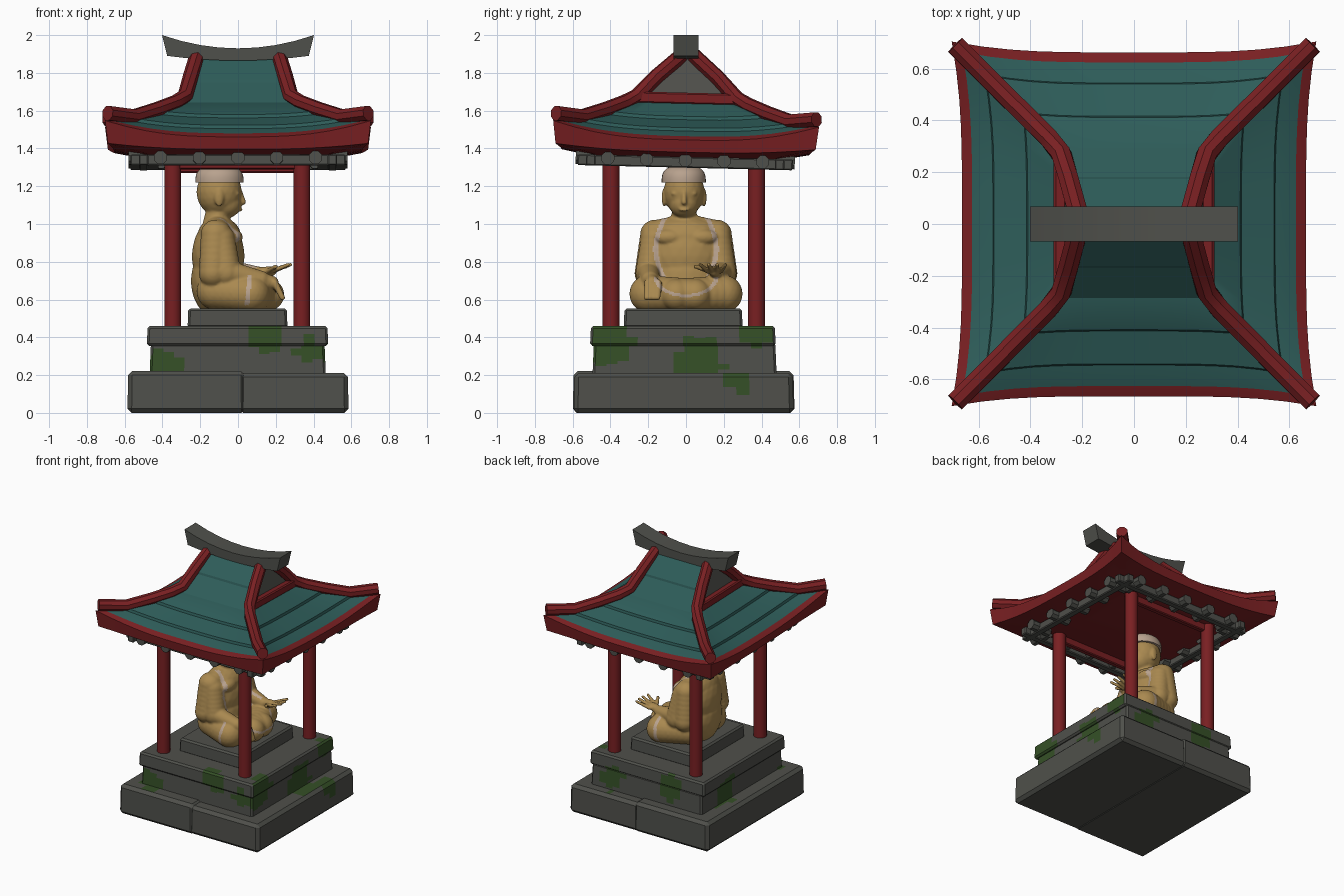
import bpy, bmesh, math
from mathutils import Vector, Matrix, noise

if "Cube" in bpy.data.objects:
    bpy.data.objects.remove(bpy.data.objects["Cube"])


def mat(name, rgb):
    m = bpy.data.materials.new(name)
    m.diffuse_color = (*rgb, 1)
    m.use_nodes = True
    m.node_tree.nodes["Principled BSDF"].inputs["Base Color"].default_value = m.diffuse_color
    return m


STONE = mat("grey stone", (0.078, 0.080, 0.070))
MOSS = mat("green moss", (0.035, 0.08, 0.02))
RED = mat("red lacquer", (0.19, 0.014, 0.016))
TEAL = mat("teal tiles", (0.027, 0.108, 0.10))
GOLD = mat("old gold", (0.40, 0.25, 0.08))
TRIM = mat("pale trim", (0.48, 0.36, 0.27))
TILT = Matrix.Translation((0, 0, 1.5)) @ Matrix.Rotation(math.radians(-1.4), 4, 'X') @ Matrix.Translation((0, 0, -1.5))


def add(name, me, mats, smooth=40, tilt=False):
    if tilt:
        me.transform(TILT)
    for m in mats:
        me.materials.append(m)
    o = bpy.data.objects.new(name, me)
    bpy.context.collection.objects.link(o)
    me.shade_smooth()
    me.set_sharp_from_angle(angle=math.radians(smooth))
    return o


def add_bm(name, bm, mats, smooth=40, tilt=False):
    bmesh.ops.recalc_face_normals(bm, faces=bm.faces)
    me = bpy.data.meshes.new(name)
    bm.to_mesh(me)
    bm.free()
    return add(name, me, mats, smooth, tilt)


# Moss patches: centre and radius
PATCHES = [((.14, -.5, .41), .09), ((.38, -.46, .33), .08), ((-.38, -.48, .25), .09),
           ((.48, -.4, .36), .11), ((.47, .1, .27), .12), ((.57, .26, .19), .08),
           ((.47, .36, .41), .07), ((-.47, .2, .3), .11), ((-.2, .47, .36), .1), ((.3, .48, .3), .09)]


def block(name, lo, hi, taper=1.0, bevel=.02, cuts=15, mats=(STONE, MOSS), tilt=False):
    bm = bmesh.new()
    bmesh.ops.create_cube(bm, size=1)
    for v in bm.verts:
        if v.co.z > 0:
            v.co.x *= taper
            v.co.y *= taper
        v.co = Vector([(lo[i] + hi[i]) / 2 + v.co[i] * (hi[i] - lo[i]) for i in range(3)])
    bmesh.ops.bevel(bm, geom=bm.edges[:], offset=bevel, segments=1, affect='EDGES')
    if cuts:
        big = [e for e in bm.edges if e.calc_length() > bevel * 2]
        bmesh.ops.subdivide_edges(bm, edges=big, cuts=cuts, use_grid_fill=True)
        for f in bm.faces:
            c = f.calc_center_median()
            wobble = 1 + .5 * noise.noise(c * 14)
            if any((c - Vector(p)).length < r * wobble for p, r in PATCHES):
                f.material_index = 1
    return add_bm(name, bm, mats, 25, tilt)


def tube(name, pts, r, m, sides=10, tilt=False):
    # Round bar swept along a path with capped ends
    bm = bmesh.new()
    pts = [Vector(p) for p in pts]
    prev = None
    for i, p in enumerate(pts):
        d = (pts[min(i + 1, len(pts) - 1)] - pts[max(i - 1, 0)]).normalized()
        side = d.cross(Vector((0, 0, 1)) if abs(d.z) < .95 else Vector((0, 1, 0))).normalized()
        up = side.cross(d)
        ring = []
        for k in range(sides):
            a = 2 * math.pi * (k + .5) / sides
            ring.append(bm.verts.new(p + side * (r * math.cos(a)) + up * (r * math.sin(a))))
        if prev:
            for k in range(sides):
                j = (k + 1) % sides
                bm.faces.new((prev[k], prev[j], ring[j], ring[k]))
        else:
            bm.faces.new(ring)
        prev = ring
    bm.faces.new(prev)
    return add_bm(name, bm, [m], 40, tilt)


# Stepped stone base
block("base_left", (-.585, -.6, 0), (.04, .575, .222), .99, .022)
block("base_right", (.005, -.595, 0), (.585, .57, .212), .99, .022)
block("plinth", (-.468, -.495, .2), (.465, .48, .37), .985, .012)
block("platform", (-.483, -.508, .355), (.478, .475, .46), .99, .012)
block("seat", (-.267, -.33, .45), (.262, .3, .553), .985, .012, 0)

# Pillars
for sx in (-1, 1):
    for sy in (-1, 1):
        x, y = sx * .342 - .004, sy * .385 - .012
        tube("pillar", [(x, y, .45), (x, y, 1.35)], .046, RED, 12)

# Rafters: crossing beams, round rafter ends and red lintels on the pillars
for s in (-1, 1):
    block("beam_x", (-.57, s * .5 - .025, 1.298), (.57, s * .5 + .025, 1.355), 1, .006, 0, (STONE,), True)
    block("beam_y", (s * .5 - .025, -.57, 1.298), (s * .5 + .025, .57, 1.355), 1, .006, 0, (STONE,), True)
    block("lintel", (-.36, s * .385 - .03, 1.28), (.36, s * .385 + .01, 1.34), 1, .006, 0, (RED,), True)
    for i in range(-2, 3):
        t = i * .205
        tube("rafter_end", [(t, s * .42, 1.338), (t, s * .58, 1.338)], .037, STONE, 8, True)
        tube("rafter_end", [(s * .42, t, 1.338), (s * .58, t, 1.338)], .037, STONE, 8, True)

# Roof skirt: square rings with lifted corners, from the gable out to the eave and back under
RINGS = [(.30, .28, 1.64, 0, 0), (.41, .41, 1.57, .02, 0), (.415, .415, 1.552, .02, 0), (.54, .54, 1.51, .04, 0),
         (.545, .545, 1.492, .04, 0), (.625, .625, 1.465, .065, 0), (.664, .664, 1.445, .085, 1),
         (.655, .655, 1.38, .03, 1), (.5, .5, 1.35, .02, 1), (.4, .4, 1.33, 0, 1)]
N = 14
bm = bmesh.new()
prev = None
for hx, hy, z, lift, mi in RINGS:
    ring = []
    for side in range(4):
        for i in range(N):
            s = -1 + 2 * i / N
            k = 1 + .06 * abs(s) ** 4 * min(1, lift / .035)
            u, w = [(s, -1), (1, s), (-s, 1), (-1, -s)][side]
            ring.append(bm.verts.new((u * hx * k, w * hy * k, z + lift * abs(s) ** 3)))
    if prev:
        for i in range(len(ring)):
            j = (i + 1) % len(ring)
            bm.faces.new((prev[i], prev[j], ring[j], ring[i])).material_index = mi
    else:
        bm.faces.new(ring)
    prev = ring
bm.faces.new(prev).material_index = 1
add_bm("roof_skirt", bm, [TEAL, RED], 30, True)

# Upper gable roof
half = [(.02, 1.91, .22), (.17, 1.76, .25), (.174, 1.745, .25), (.29, 1.635, .285)]
prof = [(-y, z, h) for y, z, h in reversed(half)] + half
bm = bmesh.new()
L = [bm.verts.new((-h, y, z)) for y, z, h in prof]
R = [bm.verts.new((h, y, z)) for y, z, h in prof]
for i in range(len(prof) - 1):
    bm.faces.new((L[i], R[i], R[i + 1], L[i + 1]))
for end in (L, R):
    bm.faces.new(end).material_index = 1
bm.faces.new((L[0], L[-1], R[-1], R[0]))
add_bm("gable_roof", bm, [TEAL, STONE], 15, True)
for s in (-1, 1):
    block("gable_sill", (s * .285 - .025, -.26, 1.635), (s * .285 + .025, .26, 1.695), 1, .008, 0, (RED,), True)

# Red hip ridges
for sx in (-1, 1):
    for sy in (-1, 1):
        path = [(.215, .03, 1.895), (.25, .16, 1.78), (.28, .265, 1.67), (.33, .33, 1.635),
                (.43, .43, 1.595), (.55, .55, 1.555), (.69, .69, 1.57)]
        tube("hip_ridge", [(sx * x, sy * y, z) for x, y, z in path], .041, RED, 8, True)

# Curved stone ridge cap
bm = bmesh.new()
prev = None
for i in range(9):
    t = -1 + i / 4
    zb, zt = 1.865 + .025 * t * t, 1.93 + .07 * t * t
    q = [bm.verts.new((x, y, z)) for x, y, z in
         ((t * .375, -.067, zb), (t * .375, .067, zb), (t * .402, .067, zt), (t * .402, -.067, zt))]
    if prev:
        for a in range(4):
            b = (a + 1) % 4
            bm.faces.new((prev[a], prev[b], q[b], q[a]))
    else:
        bm.faces.new(q)
    prev = q
bm.faces.new(prev)
add_bm("ridge_cap", bm, [STONE])

# Seated statue facing +x, made of merged rounded forms copied from one unit sphere
bm = bmesh.new()
bmesh.ops.create_icosphere(bm, subdivisions=3, radius=1)
UNIT_V = [v.co.copy() for v in bm.verts]
UNIT_F = [[v.index for v in f.verts] for f in bm.faces]
bm.free()
verts, faces = [], []


def ball(c, r):
    rx, ry, rz = r if isinstance(r, tuple) else (r, r, r)
    n = len(verts)
    verts.extend((c[0] + v.x * rx, c[1] + v.y * ry, c[2] + v.z * rz) for v in UNIT_V)
    faces.extend([n + i for i in f] for f in UNIT_F)


def limb(a, b, ra, rb):
    a, b = Vector(a), Vector(b)
    n = max(2, math.ceil((b - a).length / (.45 * min(ra, rb))))
    for i in range(n + 1):
        ball(a.lerp(b, i / n), ra + (rb - ra) * i / n)


ball((-.105, 0, .70), (.145, .2, .2))
ball((-.105, 0, .83), (.14, .205, .2))
ball((-.10, 0, .92), (.12, .2, .12))
limb((-.115, -.01, 1.0), (-.1, -.01, 1.1), .072, .062)
ball((-.1, -.01, 1.17), (.12, .108, .13))
ball((-.065, -.01, 1.11), (.085, .08, .08))
limb((.015, -.01, 1.17), (.028, -.01, 1.115), .010, .015)
ball((.012, -.01, 1.075), (.014, .03, .008))
for s in (-1, 1):
    ball((-.1, -.01 + s * .106, 1.14), (.025, .013, .05))
    ball((-.002, -.01 + s * .045, 1.16), (.013, .026, .008))
    limb((-.11, s * .05, .975), (-.11, s * .165, .945), .07, .075)
    limb((-.12, s * .165, .945), (-.13, s * .195, .74), .078, .078)
    limb((-.09, s * .165, .92), (-.06, s * .19, .74), .075, .078)
    limb((-.12, s * .14, .645), (.07, s * .2, .63), .1, .1)
    limb((.07, s * .2, .63), (.16, -s * .05, .625), .1, .085)
    ball((-.025, s * .085, .93), (.05, .085, .045))
limb((-.08, .2, .75), (.1, .16, .735), .066, .042)
limb((.1, .16, .735), (.175, .15, .75), .034, .028)
for i in range(4):
    limb((.18, .115 + i * .023, .75), (.285 - .012 * abs(i - 1.5), .075 + i * .045, .785), .014, .011)
limb((.15, .14, .745), (.2, .05, .775), .015, .012)
limb((-.08, -.2, .75), (.12, -.19, .705), .066, .048)
limb((.12, -.19, .705), (.18, -.18, .69), .042, .036)
for i in range(4):
    limb((.195, -.205 + i * .02, .69), (.235, -.21 + i * .02, .61), .018, .015)

me = bpy.data.meshes.new("statue_forms")
me.from_pydata(verts, [], faces)
tmp = bpy.data.objects.new("statue_forms", me)
bpy.context.collection.objects.link(tmp)
rm = tmp.modifiers.new("merge", 'REMESH')
rm.mode, rm.voxel_size = 'VOXEL', .0075
sm = tmp.modifiers.new("soften", 'SMOOTH')
sm.factor, sm.iterations = .5, 5
body = bpy.data.meshes.new_from_object(tmp.evaluated_get(bpy.context.evaluated_depsgraph_get()))
bpy.data.objects.remove(tmp)
body.materials.clear()
add("statue", body, [GOLD, TRIM], 60)

# Robe trim: lapels, sash, sleeve and leg hems
for p in body.polygons:
    x, y, z = p.center
    a, nx = abs(y), p.normal.x
    lapel = .7 < z < 1.03 and x < .1 and nx > .05 and abs(a - .11 - .05 * math.sin(math.pi * (1.04 - z) / .34)) < .013
    sash = .6 < z < .72 and nx > .2 and abs((y / .16) ** 2 + ((z - .72) / .1) ** 2 - 1) < .15
    hem = a > .15 and .57 < z < .73 and abs(x - .05 - .1 * (z - .6)) < .012
    p.material_index = int(lapel or sash or hem)

# Hair cap with straight sides and a low dome
bm = bmesh.new()
bmesh.ops.create_uvsphere(bm, u_segments=32, v_segments=20, radius=1)
for v in bm.verts:
    up = max(v.co.z, 0)
    puff = (1 - up ** 3) ** (1 / 3) / max(math.sqrt(max(1 - up * up, 0)), 1e-4) if 0 < up < .999 else 1
    v.co = Vector((-.098 + v.co.x * puff * .128, -.012 + v.co.y * puff * .117, 1.22 + up * .09))
add_bm("hair_cap", bm, [TRIM], 50)
